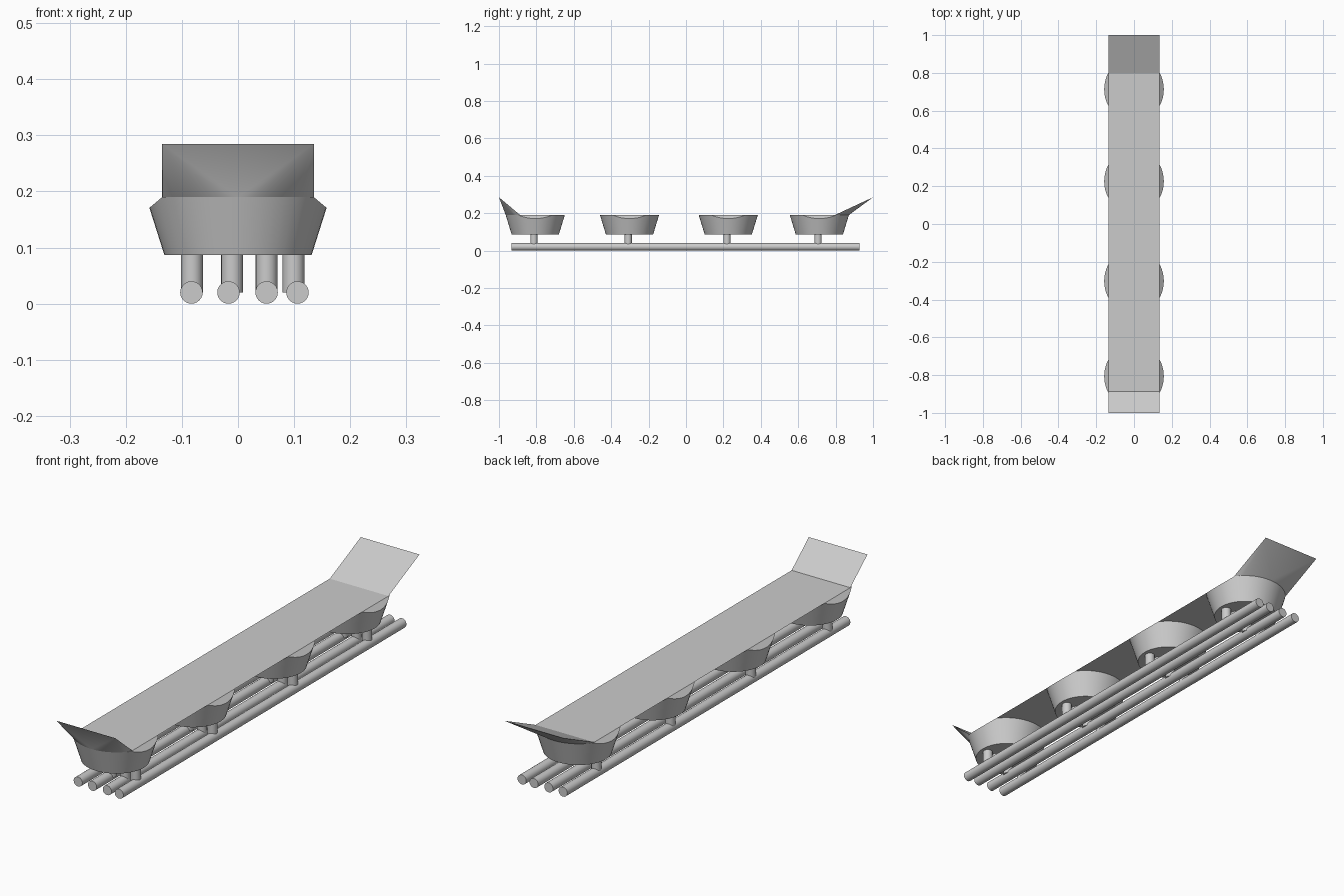
import bpy, bmesh, math
from mathutils import Vector, Matrix

cube = bpy.data.objects.get("Cube")
if cube:
    bpy.data.objects.remove(cube, do_unlink=True)

grey = bpy.data.materials.new("plain_grey")
COLOUR = (0.6, 0.6, 0.6, 1)
grey.diffuse_color = COLOUR
grey.use_nodes = True
grey.node_tree.nodes["Principled BSDF"].inputs["Base Color"].default_value = COLOUR

HALF_W, DECK_Z = 0.135, 0.19
BOWL_BASE = 0.087
RIM_X, RIM_Y = 0.164, 0.158
BOWLS = [-0.806, -0.302, 0.226, 0.713]
LEG_SHIFT = -0.007
RODS = [-0.083, -0.017, 0.051, 0.106]
LEGS = [-0.082, -0.0105, 0.051, 0.099]
DECK_ENDS = (-0.887, 0.796)


def finish(bm, name, angle=35):
    bmesh.ops.recalc_face_normals(bm, faces=bm.faces)
    mesh = bpy.data.meshes.new(name)
    bm.to_mesh(mesh)
    bm.free()
    mesh.materials.append(grey)
    obj = bpy.data.objects.new(name, mesh)
    bpy.context.collection.objects.link(obj)
    bpy.ops.object.select_all(action='DESELECT')
    obj.select_set(True)
    bpy.context.view_layer.objects.active = obj
    bpy.ops.object.shade_smooth_by_angle(angle=math.radians(angle))
    return obj


def cylinder(name, radius, start, end):
    start, end = Vector(start), Vector(end)
    axis = end - start
    turn = axis.to_track_quat('Z', 'Y').to_matrix().to_4x4()
    bm = bmesh.new()
    bmesh.ops.create_cone(bm, cap_ends=True, segments=24, radius1=radius, radius2=radius,
                          depth=axis.length, matrix=Matrix.Translation((start + end) / 2) @ turn)
    return finish(bm, name)


# Flared bowl with a sloping cut on each side of the rim
def bowl(name, y):
    bm = bmesh.new()
    height = DECK_Z - BOWL_BASE
    place = Matrix.Translation((0, y, BOWL_BASE + height / 2)) @ Matrix.Diagonal((RIM_X / RIM_Y, 1, 1, 1))
    bmesh.ops.create_cone(bm, cap_ends=True, segments=48, radius1=0.1265, radius2=RIM_Y,
                          depth=height, matrix=place)
    for side in (-1, 1):
        cut = bmesh.ops.bisect_plane(bm, geom=bm.verts[:] + bm.edges[:] + bm.faces[:],
                                     plane_co=(side * HALF_W, 0, DECK_Z),
                                     plane_no=(side * 0.021, 0, 0.025), clear_outer=True)
        edges = [e for e in cut["geom_cut"] if isinstance(e, bmesh.types.BMEdge)]
        bmesh.ops.holes_fill(bm, edges=edges)
    return finish(bm, name, 30)


# Raised end: hull from the bowl's rim arc up to a straight lip
def ramp(name, bowl_y, deck_y, lip_y):
    direction = 1 if lip_y > 0 else -1
    bm = bmesh.new()
    for x in (-HALF_W, HALF_W):
        bm.verts.new((x, deck_y, DECK_Z))
        bm.verts.new((x, lip_y, 0.285))
    steps = 24
    for i in range(1, steps):
        x = HALF_W * (2 * i / steps - 1)
        arc_y = RIM_Y * math.sqrt(1 - (x / RIM_X) ** 2)
        bm.verts.new((x, bowl_y + direction * arc_y, DECK_Z))
    bmesh.ops.convex_hull(bm, input=bm.verts[:])
    return finish(bm, name, 30)


# Thin flat deck
bm = bmesh.new()
bm.faces.new([bm.verts.new((x, y, DECK_Z)) for x, y in (
    (-HALF_W, DECK_ENDS[0]), (HALF_W, DECK_ENDS[0]),
    (HALF_W, DECK_ENDS[1]), (-HALF_W, DECK_ENDS[1]))])
finish(bm, "deck")

ramp("front_ramp", BOWLS[0], DECK_ENDS[0], -1)
ramp("back_ramp", BOWLS[-1], DECK_ENDS[1], 1)

# Bowls, each on a row of four legs
for n, y in enumerate(BOWLS, 1):
    bowl(f"bowl_{n}", y)
    for k, x in enumerate(LEGS, 1):
        leg_y = y + LEG_SHIFT
        cylinder(f"leg_{n}_{k}", 0.0195, (x, leg_y, 0.02), (x, leg_y, BOWL_BASE + 0.003))

# Long ground rods
for k, x in enumerate(RODS, 1):
    cylinder(f"rod_{k}", 0.02, (x, -0.933, 0.02), (x, 0.927, 0.02))
